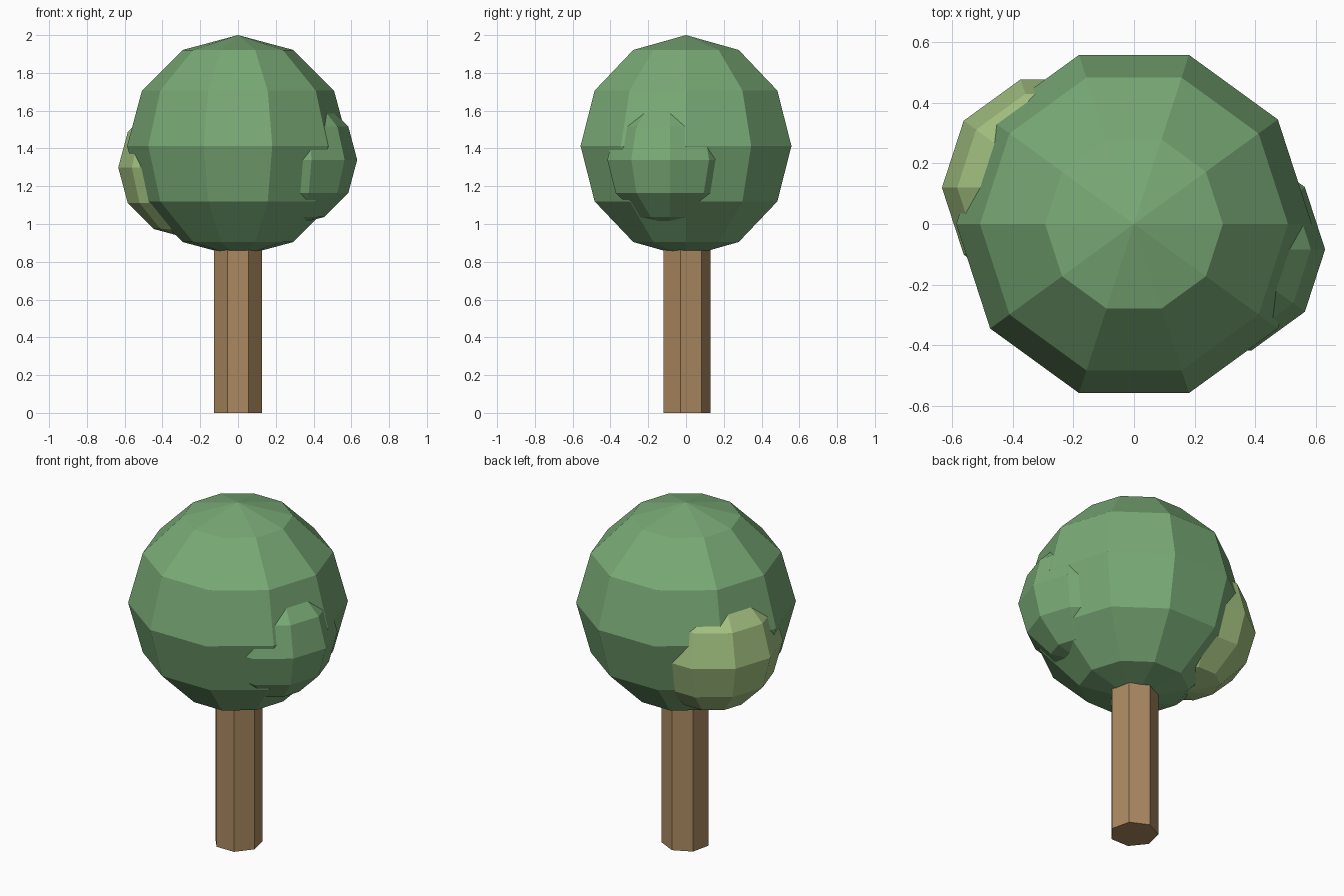
import bpy
from math import radians

if "Cube" in bpy.data.objects:
    bpy.data.objects.remove(bpy.data.objects["Cube"])


def material(name, rgb):
    m = bpy.data.materials.new(name)
    m.diffuse_color = (*rgb, 1)
    m.use_nodes = True
    m.node_tree.nodes["Principled BSDF"].inputs["Base Color"].default_value = m.diffuse_color
    return m


leaf = material("leaf_green", (0.19, 0.40, 0.18))
light_leaf = material("light_leaf_green", (0.37, 0.54, 0.22))
bark = material("bark_brown", (0.41, 0.25, 0.12))


def foliage(name, centre, radius, mat):
    # ten-sided low-poly ball with a corner facing +y
    bpy.ops.mesh.primitive_uv_sphere_add(segments=10, ring_count=6, radius=radius,
                                         location=centre, rotation=(0, 0, radians(90)))
    ob = bpy.context.object
    ob.name = name
    ob.data.materials.append(mat)


# crown and the two side clumps
foliage("crown", (0, 0, 1.413), 0.587, leaf)
foliage("right_clump", (0.281, -0.084, 1.34), 0.35, leaf)
foliage("left_clump", (-0.258, 0.12, 1.299), 0.376, light_leaf)

# seven-sided trunk with a corner facing +y, running up into the crown
height = 1.0
bpy.ops.mesh.primitive_cylinder_add(vertices=7, radius=0.131, depth=height,
                                    location=(0, 0, height / 2))
trunk = bpy.context.object
trunk.name = "trunk"
trunk.data.materials.append(bark)
